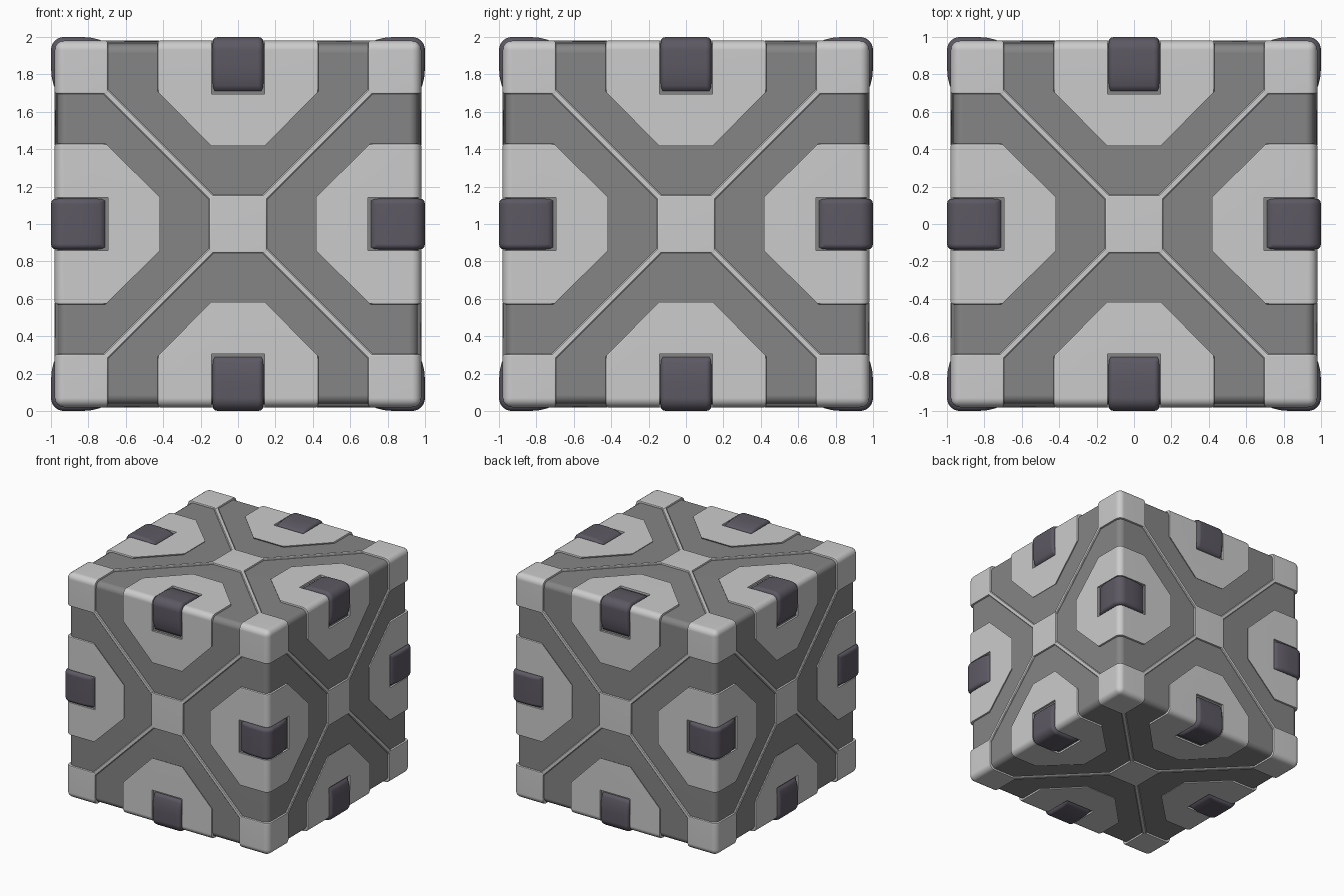
import bpy, bmesh, math
from mathutils import Matrix, Vector

if "Cube" in bpy.data.objects:
    bpy.data.objects.remove(bpy.data.objects["Cube"])

R = Matrix.Rotation
Q = math.pi / 2
LIFT = Matrix.Translation((0, 0, 1))
TOP, BASE = 0.98, 0.964


def material(name, rgb):
    m = bpy.data.materials.new(name)
    m.diffuse_color = (*rgb, 1)
    m.use_nodes = True
    m.node_tree.nodes["Principled BSDF"].inputs["Base Color"].default_value = m.diffuse_color
    return m


LIGHT = material("light grey", (0.60, 0.60, 0.60))
GREY = material("mid grey", (0.235, 0.235, 0.235))
DARK = material("dark violet grey", (0.108, 0.099, 0.125))


def to_mesh(bm, name, mat):
    bmesh.ops.recalc_face_normals(bm, faces=bm.faces)
    me = bpy.data.meshes.new(name)
    bm.to_mesh(me)
    bm.free()
    me.materials.append(mat)
    return me


def place(me, name, rots):
    me.shade_smooth()
    me.set_sharp_from_angle(angle=math.radians(35))
    for i, r in enumerate(rots):
        ob = bpy.data.objects.new(f"{name}_{i + 1}", me)
        bpy.context.collection.objects.link(ob)
        ob.matrix_world = LIFT @ r
        ob.modifiers.new("normals", 'WEIGHTED_NORMAL').keep_sharp = True


def bevel(bm, edges, width, seg):
    bmesh.ops.bevel(bm, geom=list(edges), offset=width, segments=seg, profile=0.5,
                    affect='EDGES', clamp_overlap=True)


def box(lo, hi):
    bm = bmesh.new()
    lo, hi = Vector(lo), Vector(hi)
    size = hi - lo
    bmesh.ops.create_cube(bm, size=1, matrix=Matrix.Translation((lo + hi) / 2)
                          @ Matrix.Diagonal((*size, 1)))
    return bm


def rim_edges(bm, outer):
    # edges between an outside face and a side wall
    return [e for e in bm.edges if len(e.link_faces) == 2
            and outer(e.link_faces[0]) != outer(e.link_faces[1])]


# Placement rules for the 6 faces, 8 corners and 12 edges of the cube
spins = [R(k * Q, 4, 'Z') for k in range(4)]
faces = [R(k * Q, 4, 'X') for k in range(4)] + [R(Q, 4, 'Y'), R(-Q, 4, 'Y')]
corners = spins + [R(math.pi, 4, 'X') @ s for s in spins]
edges12 = [t @ s for t in (Matrix(), R(Q, 4, 'X'), R(Q, 4, 'Y')) for s in spins]

# Core cube
bm = box([-BASE] * 3, [BASE] * 3)
bevel(bm, bm.edges, 0.05, 4)
place(to_mesh(bm, "core", GREY), "core", [Matrix()])

# Corner caps
bm = box((0.695, 0.695, 0.695), (TOP, TOP, TOP))
bevel(bm, [e for e in bm.edges if any((v.co - Vector((TOP,) * 3)).length < 1e-4
                                      for v in e.verts)], 0.05, 4)
bm.normal_update()
bevel(bm, rim_edges(bm, lambda f: min(f.normal) > -0.5), 0.012, 2)
place(to_mesh(bm, "corner_cap", LIGHT), "corner_cap", corners)

# Centre squares and the crossing diagonal strips on each face
bm = box((-0.155, -0.155, 0.9), (0.155, 0.155, TOP))
bm.normal_update()
bevel(bm, rim_edges(bm, lambda f: f.normal.z > 0.5), 0.012, 2)
place(to_mesh(bm, "centre_square", LIGHT), "centre_square", faces)
bm = box((-1.02, -0.018, 0.9), (1.02, 0.018, 0.976))
bm.normal_update()
bevel(bm, rim_edges(bm, lambda f: f.normal.z > 0.5), 0.006, 1)
place(to_mesh(bm, "diagonal_strip", LIGHT), "diagonal_strip",
      [f @ R(a, 4, 'Z') for f in faces for a in (Q / 2, -Q / 2)])

# Edge panels: hull of the outline on two neighbouring faces, wrapped round the edge
outline = [(TOP, 0.43), (0.70, 0.43), (0.41, 0.145)]
bm = bmesh.new()
for u, w in outline:
    for z in (w, -w):
        bm.verts.new((u, TOP, z))
        if u < TOP:
            bm.verts.new((TOP, u, z))
bmesh.ops.convex_hull(bm, input=bm.verts)
bmesh.ops.dissolve_limit(bm, angle_limit=0.01, verts=bm.verts, edges=bm.edges)
bevel(bm, [e for e in bm.edges if all(v.co.x > TOP - 1e-4 and v.co.y > TOP - 1e-4
                                      for v in e.verts)], 0.05, 4)
bmesh.ops.recalc_face_normals(bm, faces=bm.faces)
bevel(bm, rim_edges(bm, lambda f: abs(f.normal.z) < 0.1 and f.normal.x + f.normal.y > 0.1),
      0.012, 2)
panel = bpy.data.objects.new("panel_source", to_mesh(bm, "panel_source", LIGHT))
notch = bpy.data.objects.new("notch_cutter",
                             to_mesh(box((0.695, 0.695, -0.143), (1.2, 1.2, 0.143)),
                                     "notch_cutter", LIGHT))
for ob in (panel, notch):
    bpy.context.collection.objects.link(ob)
mod = panel.modifiers.new("notch", 'BOOLEAN')
mod.object, mod.operation, mod.solver = notch, 'DIFFERENCE', 'EXACT'
deps = bpy.context.evaluated_depsgraph_get()
cut = bpy.data.meshes.new_from_object(panel.evaluated_get(deps))
bpy.data.objects.remove(panel)
bpy.data.objects.remove(notch)
place(cut, "edge_panel", edges12)

# Dark clamps over the middle of each edge: bulged profile extruded along the edge
half = [(0.70, 0.966), (0.74, 0.985), (0.79, 0.997), (0.85, 1.0)]
arc = [(0.93 + 0.07 * math.sin(a), 0.93 + 0.07 * math.cos(a))
       for a in (k * Q / 6 for k in range(7))]
profile = half + arc + [(b, a) for a, b in reversed(half)] + [(0.70, 0.70)]
bm = bmesh.new()
f = bm.faces.new([bm.verts.new((x, y, -0.137)) for x, y in profile])
ext = bmesh.ops.extrude_face_region(bm, geom=[f])
bmesh.ops.translate(bm, vec=(0, 0, 0.274),
                    verts=[v for v in ext['geom'] if isinstance(v, bmesh.types.BMVert)])
bmesh.ops.recalc_face_normals(bm, faces=bm.faces)
bevel(bm, rim_edges(bm, lambda f: abs(f.normal.z) < 0.1 and min(f.normal.x, f.normal.y) > -0.7),
      0.03, 3)
place(to_mesh(bm, "edge_clamp", DARK), "edge_clamp", edges12)
